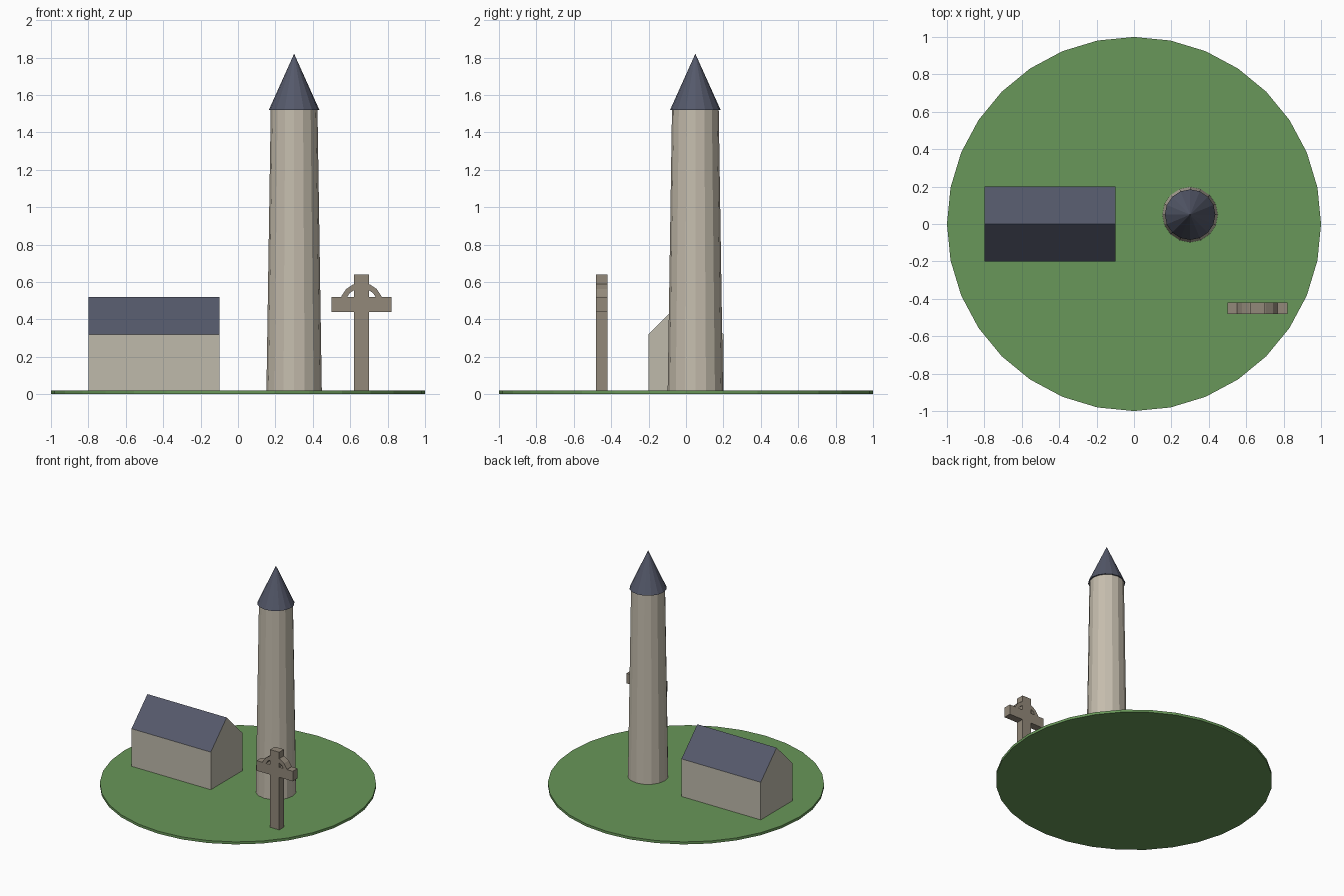
import bpy, bmesh, math
from mathutils import Matrix

if "Cube" in bpy.data.objects:
    bpy.data.objects.remove(bpy.data.objects["Cube"])


def material(name, rgb):
    m = bpy.data.materials.new(name)
    m.diffuse_color = (*rgb, 1)
    m.use_nodes = True
    m.node_tree.nodes["Principled BSDF"].inputs["Base Color"].default_value = m.diffuse_color
    return m


GRASS = material("grass green", (0.14, 0.31, 0.10))
STONE = material("tower stone", (0.56, 0.51, 0.42))
WALL = material("wall stone", (0.52, 0.49, 0.41))
SLATE = material("roof slate", (0.09, 0.10, 0.145))
CROSS = material("cross stone", (0.29, 0.25, 0.195))


def finish(name, bm, *mats):
    bmesh.ops.recalc_face_normals(bm, faces=bm.faces)
    me = bpy.data.meshes.new(name)
    bm.to_mesh(me)
    bm.free()
    for m in mats:
        me.materials.append(m)
    ob = bpy.data.objects.new(name, me)
    bpy.context.collection.objects.link(ob)
    return ob


def cone(name, x, y, z0, z1, r0, r1, sides, mat):
    bm = bmesh.new()
    bmesh.ops.create_cone(bm, cap_ends=True, segments=sides, radius1=r0, radius2=r1,
                          depth=z1 - z0, matrix=Matrix.Translation((x, y, (z0 + z1) / 2)))
    return finish(name, bm, mat)


def extrude(name, pts, vec, *mats, roof=False):
    # prism made by pushing a flat outline along vec
    bm = bmesh.new()
    f = bm.faces.new([bm.verts.new(p) for p in pts])
    out = bmesh.ops.extrude_face_region(bm, geom=[f], use_keep_orig=True)["geom"]
    bmesh.ops.translate(bm, vec=vec, verts=[g for g in out if isinstance(g, bmesh.types.BMVert)])
    bmesh.ops.recalc_face_normals(bm, faces=bm.faces)
    if roof:
        for f in bm.faces:
            f.material_index = int(f.normal.z > 0.3)
    return finish(name, bm, *mats)


def box(name, x0, x1, y0, y1, z0, z1, mat):
    return extrude(name, [(x0, y0, z0), (x1, y0, z0), (x1, y0, z1), (x0, y0, z1)],
                   (0, y1 - y0, 0), mat)


# grassy disc
cone("ground", 0, 0, 0, 0.02, 1, 1, 32, GRASS)

# round tower with conical cap
cone("tower", 0.3, 0.05, 0.02, 1.52, 0.148, 0.125, 16, STONE)
cone("tower_cap", 0.3, 0.05, 1.52, 1.82, 0.135, 0, 16, SLATE)

# gabled chapel, upward slopes in slate
gable = [(-0.2, 0.02), (0.2, 0.02), (0.2, 0.32), (0, 0.52), (-0.2, 0.32)]
extrude("chapel", [(-0.8, y, z) for y, z in gable], (0.7, 0, 0), WALL, SLATE, roof=True)

# ringed stone cross: shaft, arms, and upper half ring
box("cross_shaft", 0.62, 0.70, -0.48, -0.42, 0.02, 0.64, CROSS)
box("cross_arms", 0.50, 0.82, -0.48, -0.42, 0.44, 0.52, CROSS)
angles = [math.pi * i / 8 for i in range(9)]
arc = [(0.66 + r * math.cos(a), -0.48, 0.48 + r * math.sin(a))
       for r, seq in ((0.116, angles), (0.087, angles[::-1])) for a in seq]
extrude("cross_ring", arc, (0, 0.06, 0), CROSS)
